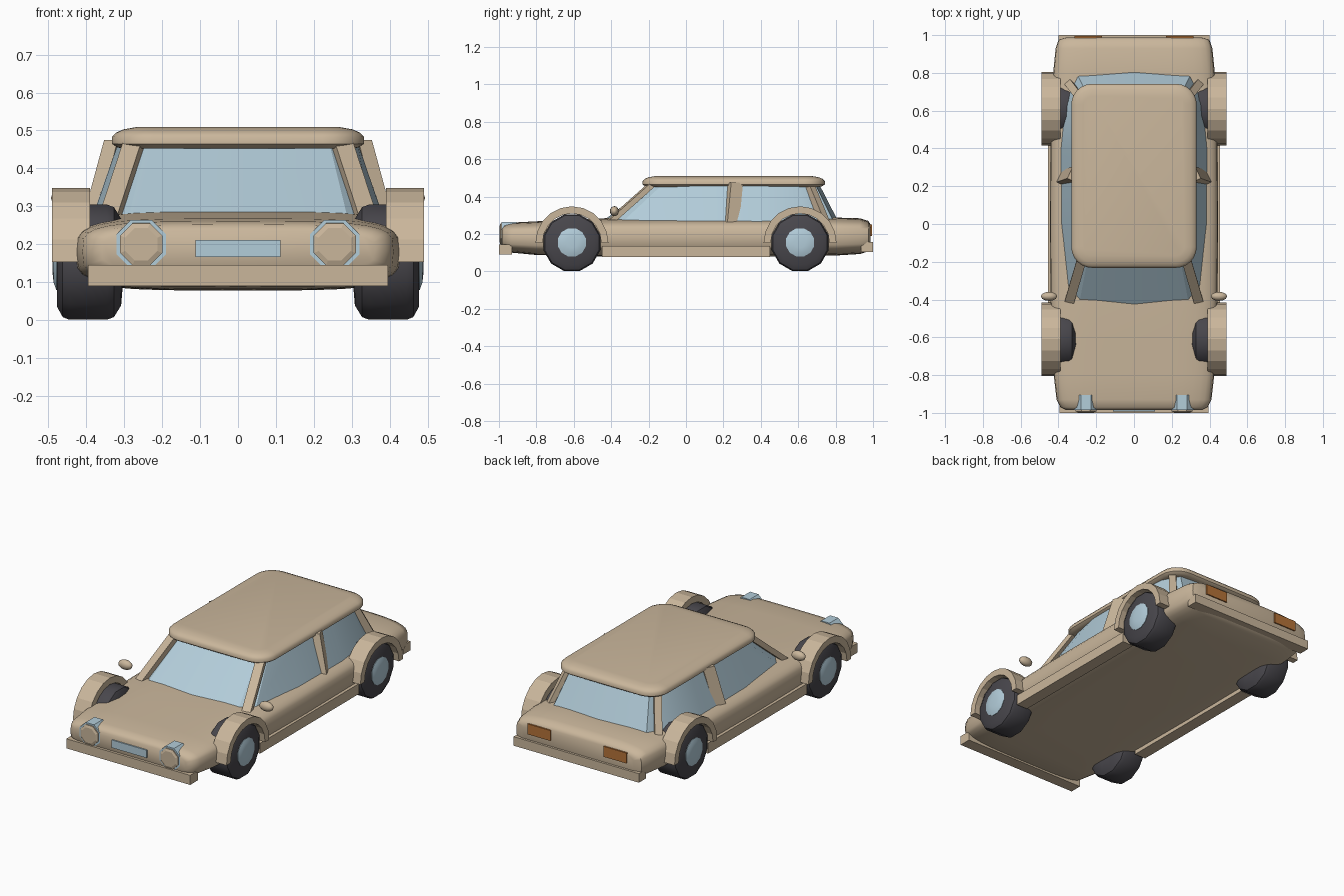
import bpy, bmesh
from math import sin, cos, pi, radians, copysign
from mathutils import Vector, Matrix

if "Cube" in bpy.data.objects:
    bpy.data.objects.remove(bpy.data.objects["Cube"])


def material(name, rgb):
    m = bpy.data.materials.new(name)
    m.use_nodes = True
    m.diffuse_color = (*rgb, 1)
    m.node_tree.nodes["Principled BSDF"].inputs["Base Color"].default_value = (*rgb, 1)
    return m


TAN = material("tan paint", (0.59, 0.47, 0.33))
GLASS = material("pale blue glass", (0.45, 0.61, 0.70))
RUBBER = material("dark rubber", (0.065, 0.062, 0.072))
AMBER = material("amber lens", (0.46, 0.17, 0.04))


def loft(name, rings, mat, smooth=0):
    """Skin a list of equal-sized point rings and cap both ends."""
    bm = bmesh.new()
    rows = [[bm.verts.new(p) for p in ring] for ring in rings]
    for a, b in zip(rows, rows[1:]):
        for i in range(len(a)):
            j = (i + 1) % len(a)
            bm.faces.new((a[i], a[j], b[j], b[i]))
    bm.faces.new(rows[0])
    bm.faces.new(rows[-1])
    bmesh.ops.recalc_face_normals(bm, faces=bm.faces)
    return finish(name, bm, mat, smooth)


def finish(name, bm, mat, smooth):
    me = bpy.data.meshes.new(name)
    bm.to_mesh(me)
    bm.free()
    me.materials.append(mat)
    if smooth:
        me.shade_smooth()
        me.set_sharp_from_angle(angle=radians(smooth))
    ob = bpy.data.objects.new(name, me)
    bpy.context.scene.collection.objects.link(ob)
    return ob


def box(name, x, y, z, mat):
    rings = [[(x[0], v, h), (x[1], v, h), (x[1], v, g), (x[0], v, g)]
             for v in y for h, g in [z]]
    return loft(name, rings, mat)


def lathe(name, centre, axis, profile, sides, mat, smooth=0):
    """Profile of (offset, radius) turned about the x or y axis."""
    rings = []
    for off, r in profile:
        ring = []
        for i in range(sides):
            t = 2 * pi * (i + 0.5) / sides
            u, w = r * sin(t), r * cos(t)
            ring.append(Vector(centre) + Vector((off, u, w) if axis == "x" else (u, off, w)))
        rings.append(ring)
    return loft(name, rings, mat, smooth)


def pillar(name, foot, head, width, depth, yaw):
    """Leaning post with a horizontal rectangular section."""
    turn = Matrix.Rotation(yaw, 3, "Z")
    w, d = width / 2, depth / 2
    section = [turn @ Vector(p) for p in ((-w, -d, 0), (w, -d, 0), (w, d, 0), (-w, d, 0))]
    return loft(name, [[Vector(end) + p for p in section] for end in (foot, head)], TAN)


# Body shell: squarish oval sections along the length
def body_ring(y, half, low, high, n=32, power=0.5):
    ring = []
    for i in range(n):
        c, s = cos(2 * pi * i / n), sin(2 * pi * i / n)
        ring.append((half * copysign(abs(c) ** power, c), y,
                     (low + high) / 2 + (high - low) / 2 * copysign(abs(s) ** power, s)))
    return ring


stations = [(-0.985, 0.36, 0.13, 0.235), (-0.97, 0.39, 0.112, 0.252),
            (-0.93, 0.41, 0.10, 0.261), (-0.8, 0.425, 0.088, 0.268),
            (-0.6, 0.435, 0.082, 0.276), (-0.4, 0.442, 0.08, 0.286),
            (0, 0.446, 0.078, 0.289), (0.5, 0.442, 0.08, 0.289),
            (0.8, 0.428, 0.085, 0.288), (0.93, 0.415, 0.093, 0.284),
            (0.975, 0.40, 0.108, 0.27), (0.987, 0.36, 0.13, 0.25)]
loft("body", [body_ring(*s) for s in stations], TAN, 50)


# Window band between body and roof
def mirrored_outline(half, z):
    right = [(-x, y, z) for x, y in reversed(half) if x > 0]
    return [(x, y, z) for x, y in half] + right


sill_line = [(0, -0.45), (0.29, -0.42), (0.35, -0.34), (0.385, 0), (0.387, 0.4),
             (0.365, 0.65), (0.30, 0.79), (0, 0.815)]
head_line = [(0, -0.18), (0.24, -0.16), (0.28, -0.12), (0.315, 0.05), (0.315, 0.4),
             (0.30, 0.6), (0.25, 0.69), (0, 0.71)]
loft("windows", [mirrored_outline(sill_line, 0.265), mirrored_outline(head_line, 0.47)], GLASS, 25)


# Roof: rounded slab with soft edges
def rounded_ring(z, inset, half=0.332, length=0.487, mid=0.255, radius=0.11, steps=6):
    ring = []
    r = radius - inset
    for q, (sx, sy) in enumerate(((1, 1), (-1, 1), (-1, -1), (1, -1))):
        for k in range(steps + 1):
            t = (q + k / steps) * pi / 2
            ring.append((sx * (half - radius) + r * cos(t),
                         mid + sy * (length - radius) + r * sin(t), z))
    return ring


roof_edge = [(0.452, 0.03), (0.456, 0.012), (0.465, 0), (0.483, 0),
             (0.494, 0.01), (0.503, 0.03), (0.509, 0.065)]
loft("roof", [rounded_ring(*e) for e in roof_edge], TAN, 50)

# Bumpers and number plate
box("front_bumper", (-0.395, 0.395), (-1, -0.93), (0.09, 0.145), TAN)
box("rear_bumper", (-0.4, 0.4), (0.935, 1), (0.104, 0.156), TAN)
box("front_plate", (-0.112, 0.112), (-0.992, -0.983), (0.166, 0.211), GLASS)

for s, side in ((1, "left"), (-1, "right")):
    # Wheels and arches
    for y, end in ((-0.61, "front"), (0.61, "rear")):
        tag = f"{side}_{end}"
        tyre = [(0.305, 0.08), (0.308, 0.118), (0.327, 0.15), (0.345, 0.157),
                (0.445, 0.157), (0.462, 0.15), (0.477, 0.122)]
        lathe(tag + "_tyre", (0, y, 0.153), "x", [(s * x, r) for x, r in tyre], 12, RUBBER, 35)
        hub = [(0.46, 0.078), (0.479, 0.078), (0.486, 0.058), (0.489, 0.03)]
        lathe(tag + "_hubcap", (0, y, 0.155), "x", [(s * x, r) for x, r in hub], 12, GLASS, 35)
        arch = []
        for i in range(11):
            t = pi * i / 10
            arch.append([(s * x, y + r * cos(t), 0.153 + r * sin(t))
                         for x, r in ((0.39, 0.157), (0.49, 0.157), (0.49, 0.195), (0.39, 0.195))])
        loft(tag + "_wheel_arch", arch, TAN)

    # Sills under the doors
    box(side + "_sill", (s * 0.385, s * 0.456), (-0.45, 0.45), (0.077, 0.136), TAN)

    # Roof pillars
    pillar(side + "_front_pillar", (s * 0.337, -0.395, 0.275), (s * 0.27, -0.165, 0.48),
           0.05, 0.045, s * radians(15))
    pillar(side + "_middle_pillar", (s * 0.377, 0.245, 0.265), (s * 0.32, 0.265, 0.475),
           0.04, 0.07, s * radians(25))
    pillar(side + "_rear_pillar", (s * 0.335, 0.735, 0.27), (s * 0.27, 0.65, 0.475),
           0.055, 0.04, s * radians(45))

    # Headlamps: blue housing with a tan lens cover
    lamp = (s * 0.255, 0, 0.2)
    lathe(side + "_headlamp_housing", lamp, "y", [(-0.986, 0.07), (-0.905, 0.07)], 8, GLASS)
    lathe(side + "_headlamp_cover", lamp, "y",
          [(-0.997, 0.046), (-0.992, 0.06), (-0.96, 0.062)], 8, TAN)

    # Tail lamps
    box(side + "_tail_lamp", (s * 0.17, s * 0.315), (0.985, 0.994), (0.19, 0.25), AMBER)

    # Door mirrors
    bm = bmesh.new()
    bmesh.ops.create_uvsphere(bm, u_segments=12, v_segments=8, radius=1)
    mirror = finish(side + "_mirror", bm, TAN, 60)
    mirror.location = (s * 0.45, -0.383, 0.322)
    mirror.scale = (0.043, 0.024, 0.027)
